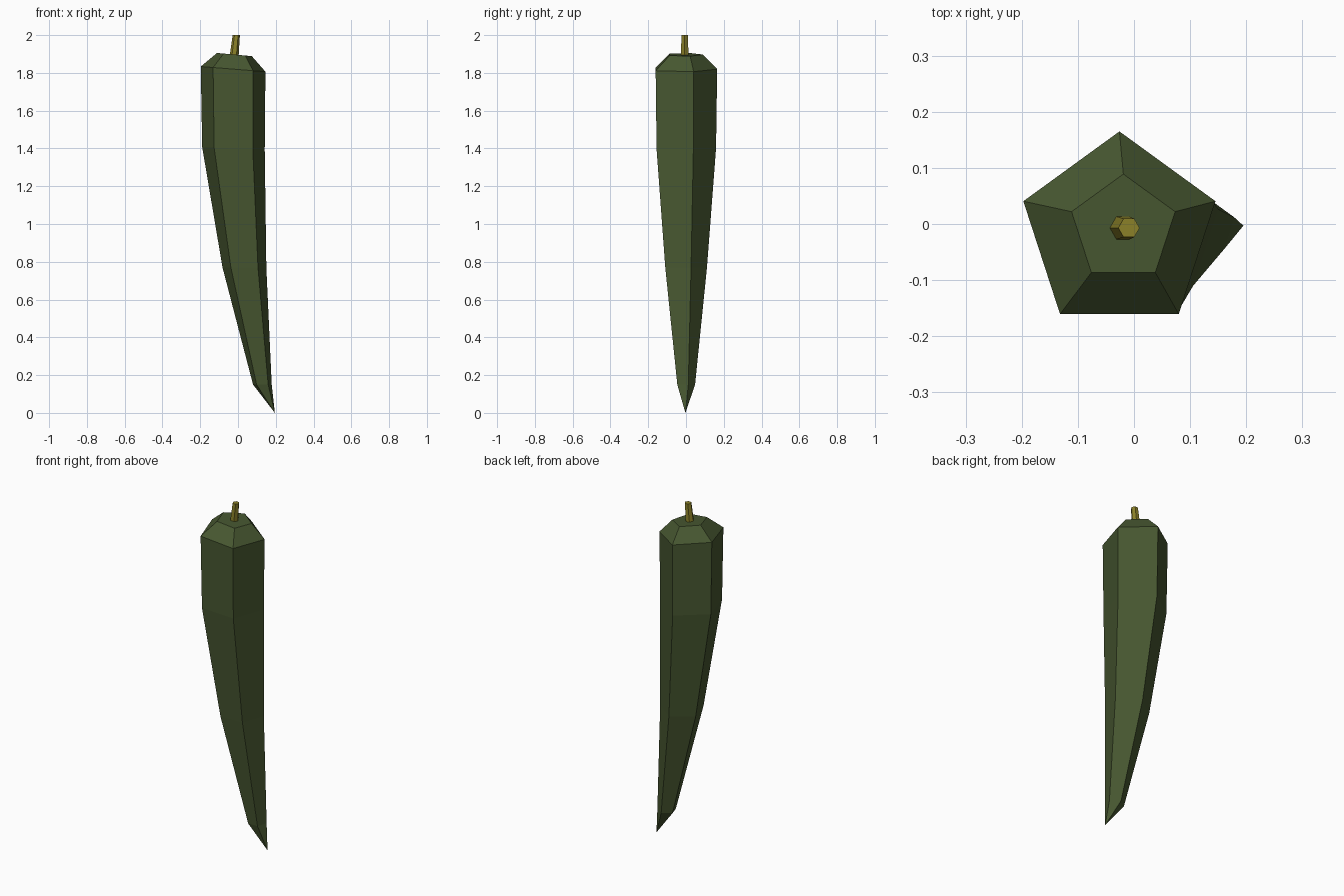
import bpy
import bmesh
import math

if "Cube" in bpy.data.objects:
    bpy.data.objects.remove(bpy.data.objects["Cube"])


def material(name, rgb):
    m = bpy.data.materials.new(name)
    m.diffuse_color = (*rgb, 1.0)
    m.use_nodes = True
    m.node_tree.nodes["Principled BSDF"].inputs["Base Color"].default_value = m.diffuse_color
    return m


def loft(name, rings, sides, phase, mat, tip=None):
    """Skin regular polygon rings (x, y, z, radius, tilt in x), top first, optional end point."""
    bm = bmesh.new()
    loops = []
    for cx, cy, cz, r, tilt in rings:
        loop = []
        for i in range(sides):
            a = phase + 2 * math.pi * i / sides
            dx = r * math.cos(a)
            loop.append(bm.verts.new((cx + dx, cy + r * math.sin(a), cz + tilt * dx)))
        loops.append(loop)
    bm.faces.new(loops[0])
    for up, low in zip(loops, loops[1:]):
        for i in range(sides):
            j = (i + 1) % sides
            bm.faces.new((up[i], low[i], low[j], up[j]))
    last = loops[-1]
    if tip:
        t = bm.verts.new(tip)
        for i in range(sides):
            bm.faces.new((last[i], t, last[(i + 1) % sides]))
    else:
        bm.faces.new(last[::-1])
    bmesh.ops.recalc_face_normals(bm, faces=bm.faces[:])
    me = bpy.data.meshes.new(name)
    bm.to_mesh(me)
    bm.free()
    me.materials.append(mat)
    ob = bpy.data.objects.new(name, me)
    bpy.context.collection.objects.link(ob)
    return ob


green = material("dark pod green", (0.063, 0.095, 0.030))
olive = material("olive yellow stem", (0.26, 0.22, 0.022))

# Five-sided curved pod tapering to a point
loft("pod", [
    (-0.019, -0.008, 1.897, 0.097, -0.09),
    (-0.026, -0.015, 1.82, 0.180, -0.08),
    (-0.024, -0.015, 1.40, 0.174, -0.04),
    (0.034, -0.011, 0.77, 0.122, 0.0),
    (0.129, -0.004, 0.15, 0.052, 0.0),
], 5, math.pi / 2, green, tip=(0.195, -0.003, 0.0))

# Leaning six-sided stem
loft("stem", [
    (-0.009, -0.007, 2.0, 0.019, 0.0),
    (-0.021, -0.007, 1.885, 0.024, 0.0),
], 6, 0.0, olive)
